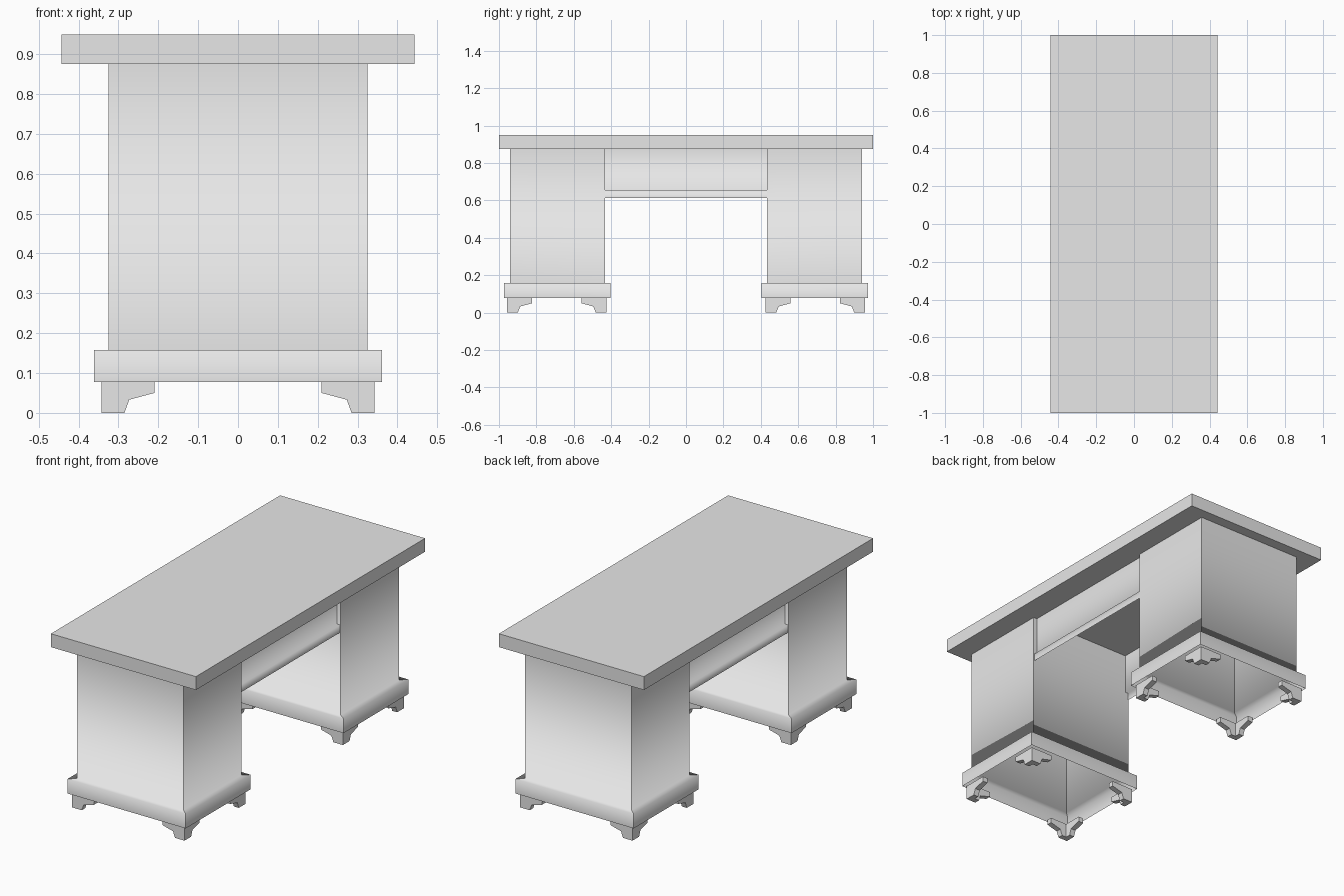
import bpy
import bmesh
from mathutils import Vector

cube = bpy.data.objects.get("Cube")
if cube:
    bpy.data.objects.remove(cube, do_unlink=True)

grey = bpy.data.materials.new("light_grey")
grey.use_nodes = True
grey.diffuse_color = (0.8, 0.8, 0.8, 1)
grey.node_tree.nodes["Principled BSDF"].inputs["Base Color"].default_value = (0.8, 0.8, 0.8, 1)


def finish(name, bm, smooth=False):
    for face in bm.faces:
        face.smooth = smooth
    mesh = bpy.data.meshes.new(name)
    bm.to_mesh(mesh)
    bm.free()
    mesh.materials.append(grey)
    obj = bpy.data.objects.new(name, mesh)
    bpy.context.collection.objects.link(obj)
    return obj


def skin(bm, rings, closed):
    """Join point rings into strips; edges along the strips stay sharp."""
    rows = [[bm.verts.new(p) for p in ring] for ring in rings]
    n = len(rows[0])
    for upper, lower in zip(rows, rows[1:]):
        for i in range(n if closed else n - 1):
            j = (i + 1) % n
            bm.faces.new((upper[i], lower[i], lower[j], upper[j]))
        for a, b in zip(upper, lower):
            bm.edges.get((a, b)).smooth = False


# Table top slab
Z_TOP, Z_UNDER = 0.949, 0.875
bm = bmesh.new()
bmesh.ops.create_cube(bm, size=1)
bmesh.ops.scale(bm, vec=(0.886, 2, Z_TOP - Z_UNDER), verts=bm.verts)
bmesh.ops.translate(bm, vec=(0, 0, (Z_TOP + Z_UNDER) / 2), verts=bm.verts)
finish("table_top", bm)


# Pedestals: open-bottomed shells with a stepped plinth
def rectangle(hx, y0, y1, z):
    return [(-hx, y0, z), (hx, y0, z), (hx, y1, z), (-hx, y1, z)]


def pedestal(name, side):
    wall = sorted((side * 0.432, side * 0.94))
    plinth = sorted((side * 0.405, side * 0.972))
    bm = bmesh.new()
    skin(bm, [rectangle(0.325, *wall, Z_UNDER), rectangle(0.325, *wall, 0.158),
              rectangle(0.361, *plinth, 0.158), rectangle(0.361, *plinth, 0.078)], True)
    finish(name, bm, True)


# Bracket feet: two stepped wings meeting at the outer corner
WING = [(0, 0), (0.058, 0), (0.07, 0.033), (0.133, 0.05), (0.133, 0.078), (0, 0.078)]
THICK = 0.03


def foot(name, x, y, dx, dy):
    bm = bmesh.new()
    for along_x in (True, False):
        verts = []
        for t in (0, THICK):
            for u, z in WING:
                # the second wing butts against the first
                a = u if along_x else max(u, THICK)
                px, py = (a, t) if along_x else (t, a)
                verts.append(bm.verts.new((x + dx * px, y + dy * py, z)))
        n = len(WING)
        bm.faces.new(verts[:n])
        bm.faces.new(verts[n:][::-1])
        for i in range(n):
            j = (i + 1) % n
            bm.faces.new((verts[i], verts[i + n], verts[j + n], verts[j]))
    bmesh.ops.recalc_face_normals(bm, faces=bm.faces)
    finish(name, bm)


for end, side in (("front", -1), ("back", 1)):
    pedestal(end + "_pedestal", side)
    for hand, sx in (("left", 1), ("right", -1)):
        foot(f"{end}_{hand}_outer_foot", sx * 0.343, side * 0.957, -sx, -side)
        foot(f"{end}_{hand}_inner_foot", sx * 0.343, side * 0.425, -sx, side)

# Apron panels with a projecting lower lip, on both long sides
for hand, sx in (("left", 1), ("right", -1)):
    bm = bmesh.new()
    profile = [(0.303, Z_UNDER), (0.303, 0.655), (0.321, 0.655), (0.321, 0.613)]
    skin(bm, [[(sx * x, -sx * 0.432, z), (sx * x, sx * 0.432, z)] for x, z in profile], False)
    finish(hand + "_apron_panel", bm, True)
